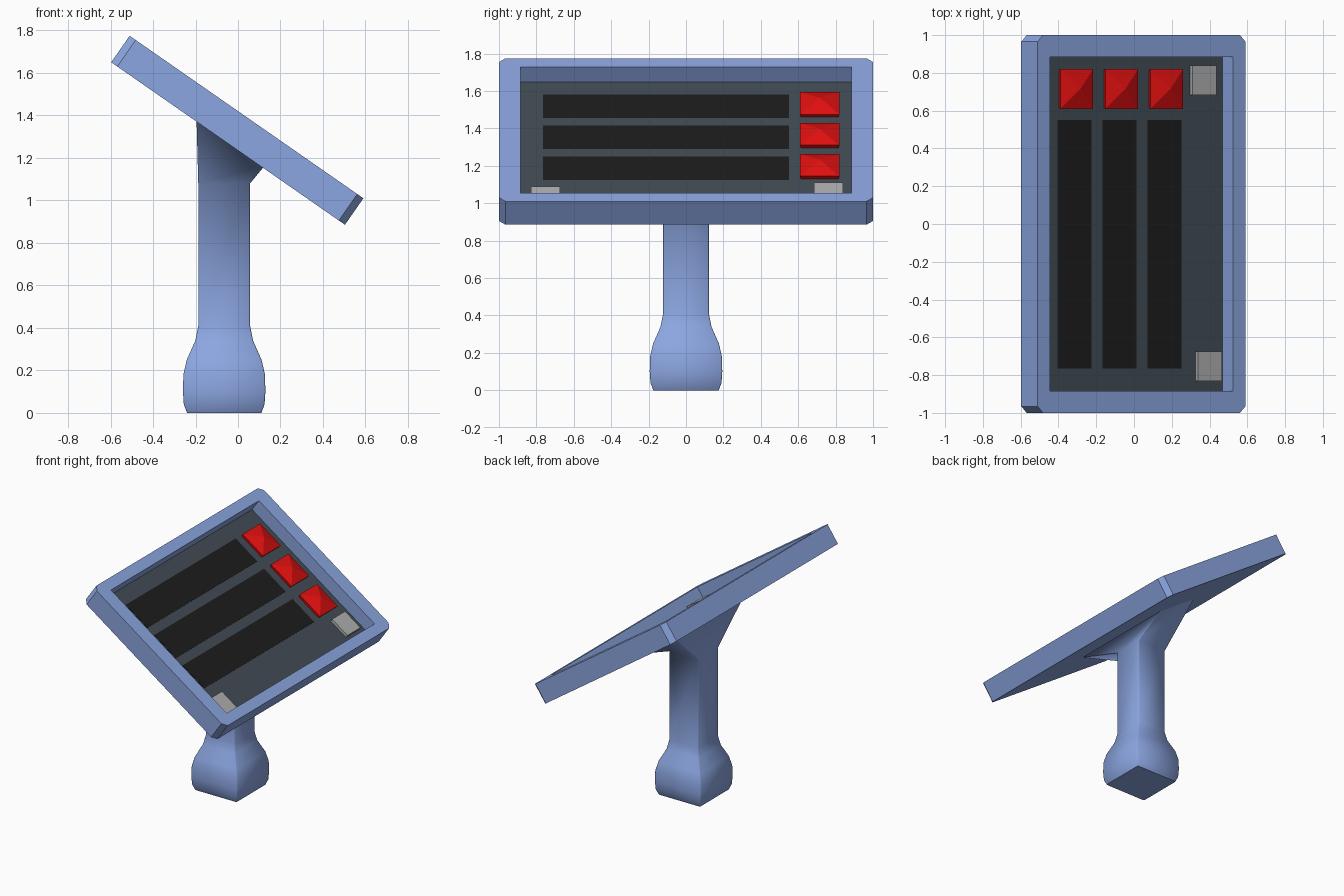
import bpy, bmesh, math
from mathutils import Matrix

if "Cube" in bpy.data.objects:
    bpy.data.objects.remove(bpy.data.objects["Cube"])

# Tilted console frame: local x runs down the slope, y across, z out of the face
TILT = Matrix.Translation((0.04, 0, 1.3925)) @ Matrix.Rotation(math.radians(34.8), 4, 'Y')


def material(name, rgb):
    m = bpy.data.materials.new(name)
    m.diffuse_color = (*rgb, 1)
    m.use_nodes = True
    m.node_tree.nodes["Principled BSDF"].inputs["Base Color"].default_value = m.diffuse_color
    return m


BLUE = material("blue", (0.26, 0.38, 0.75))
SLATE = material("slate", (0.055, 0.072, 0.093))
BLACK = material("black", (0.012, 0.012, 0.012))
RED = material("red", (0.75, 0.005, 0.005))
GREY = material("grey", (0.43, 0.43, 0.43))


def rect(hx, hy, z, c=0.0, cx=0.0, cy=0.0):
    """Rectangle ring with chamfered corners (8 points)."""
    q = [(hx, hy - c), (hx - c, hy), (c - hx, hy), (-hx, hy - c),
         (-hx, c - hy), (c - hx, -hy), (hx - c, -hy), (hx, c - hy)]
    return [(x + cx, y + cy, z) for x, y in q]


def loft(name, rings, mat, matrix=None, smooth=False):
    """Skin a stack of rings, cap both ends, merge coincident corners."""
    bm = bmesh.new()
    vs = [[bm.verts.new(p) for p in r] for r in rings]
    n = len(rings[0])
    for a, b in zip(vs, vs[1:]):
        for i in range(n):
            j = (i + 1) % n
            bm.faces.new((a[i], a[j], b[j], b[i])).smooth = smooth
    bm.faces.new(vs[0][::-1])
    bm.faces.new(vs[-1])
    bmesh.ops.remove_doubles(bm, verts=bm.verts, dist=1e-5)
    bmesh.ops.recalc_face_normals(bm, faces=bm.faces)
    me = bpy.data.meshes.new(name)
    bm.to_mesh(me)
    bm.free()
    me.materials.append(mat)
    ob = bpy.data.objects.new(name, me)
    bpy.context.collection.objects.link(ob)
    if matrix:
        ob.matrix_world = matrix
    return ob


# Tray with chamfered corners and a recessed face
loft("console_tray", [rect(0.67, 1.0, -0.152, 0.035), rect(0.67, 1.0, 0, 0.035),
                      rect(0.59, 0.885, 0), rect(0.59, 0.885, -0.104)], BLUE, TILT)
loft("face_panel", [rect(0.59, 0.885, -0.103), rect(0.59, 0.885, -0.1)], SLATE, TILT)

# Three black strips, each with a red pyramid button
for i in range(3):
    u = -0.363 + 0.29 * i
    loft(f"dark_strip_{i + 1}", [rect(0.11, 0.6575, -0.102, 0, u, -0.1075),
                                 rect(0.11, 0.6575, -0.098, 0, u, -0.1075)], BLACK, TILT)
    loft(f"red_button_{i + 1}", [rect(0.1, 0.1, -0.102, 0, u, 0.715),
                                 rect(0.105, 0.105, -0.078, 0, u, 0.715),
                                 rect(0.003, 0.003, -0.045, 0, u, 0.715)], RED, TILT)

# Two grey switches
for name, u, v in (("upper_switch", 0.46, 0.762), ("lower_switch", 0.495, -0.752)):
    loft(name, [rect(0.078, 0.078, -0.102, 0, u, v),
                rect(0.078, 0.078, -0.078, 0, u, v)], GREY, TILT)

# Square pedestal: bulging foot, straight column, flare meeting the tray underside
CX = -0.065
profile = [(0, 0.175), (0.04, 0.19), (0.1, 0.194), (0.18, 0.192), (0.25, 0.176),
           (0.34, 0.136), (0.41, 0.122), (1.08, 0.122)]
rings = [rect(h, h, z, 0.006, CX) for z, h in profile]
x0, x1 = -0.195, 0.12
top = rect((x1 - x0) / 2, 0.44, 0, 0.006, (x0 + x1) / 2)
rings.append([(x, y, 1.24 - 0.695 * x) for x, y, _ in top])
loft("pedestal", rings, BLUE, smooth=True)
